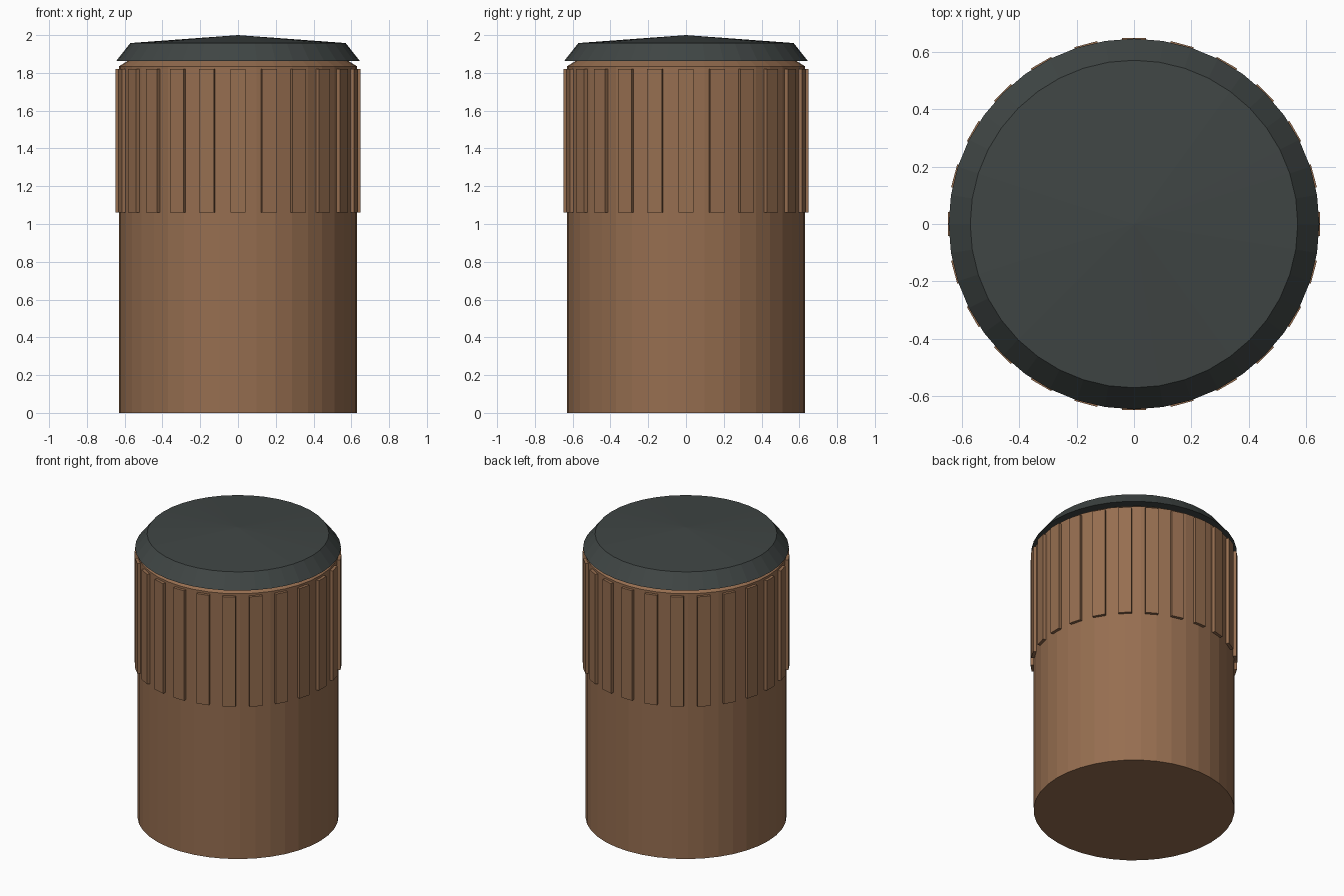
import bpy, bmesh, math

if "Cube" in bpy.data.objects:
    bpy.data.objects.remove(bpy.data.objects["Cube"])

def material(name, rgb):
    m = bpy.data.materials.new(name)
    m.diffuse_color = (*rgb, 1)
    m.use_nodes = True
    m.node_tree.nodes["Principled BSDF"].inputs["Base Color"].default_value = m.diffuse_color
    return m

brown = material("warm brown", (0.305, 0.156, 0.08))
slate = material("dark slate", (0.05, 0.06, 0.058))
SIDES = 40

def finish(name, bm, mat):
    bmesh.ops.recalc_face_normals(bm, faces=bm.faces)
    me = bpy.data.meshes.new(name)
    bm.to_mesh(me)
    bm.free()
    me.materials.append(mat)
    ob = bpy.data.objects.new(name, me)
    bpy.context.collection.objects.link(ob)
    return ob

def lathe(name, profile, mat, apex=None):
    """Closed turned solid from (radius, z) points, with an optional pointed top."""
    bm = bmesh.new()
    rings = []
    for r, z in profile:
        rings.append([bm.verts.new((r * math.cos(2 * math.pi * i / SIDES),
                                    r * math.sin(2 * math.pi * i / SIDES), z))
                      for i in range(SIDES)])
    for a, b in zip(rings, rings[1:]):
        for i in range(SIDES):
            j = (i + 1) % SIDES
            bm.faces.new((a[i], a[j], b[j], b[i]))
    bm.faces.new(rings[0])
    if apex is None:
        bm.faces.new(rings[-1])
    else:
        tip = bm.verts.new((0, 0, apex))
        for i in range(SIDES):
            bm.faces.new((rings[-1][i], rings[-1][(i + 1) % SIDES], tip))
    return finish(name, bm, mat)

# Main barrel with a chamfered shoulder
lathe("body", [(0.63, 0), (0.63, 1.835), (0.585, 1.863)], brown)

# Bevelled cap with a shallow cone on top
lathe("cap", [(0.645, 1.863), (0.57, 1.958)], slate, apex=2.0)

# Grip ribs around the upper barrel
RIBS, HALF, INNER, OUTER, Z0, Z1 = 24, 0.041, 0.61, 0.648, 1.06, 1.82
bm = bmesh.new()
for k in range(RIBS):
    a = 2 * math.pi * k / RIBS
    c, s = math.cos(a), math.sin(a)
    box = bmesh.ops.create_cube(bm, size=1)["verts"]
    for v in box:
        r = OUTER if v.co.x > 0 else INNER
        t = HALF * 2 * v.co.y
        z = Z1 if v.co.z > 0 else Z0
        v.co = (r * c - t * s, r * s + t * c, z)
finish("grip_ribs", bm, brown)
